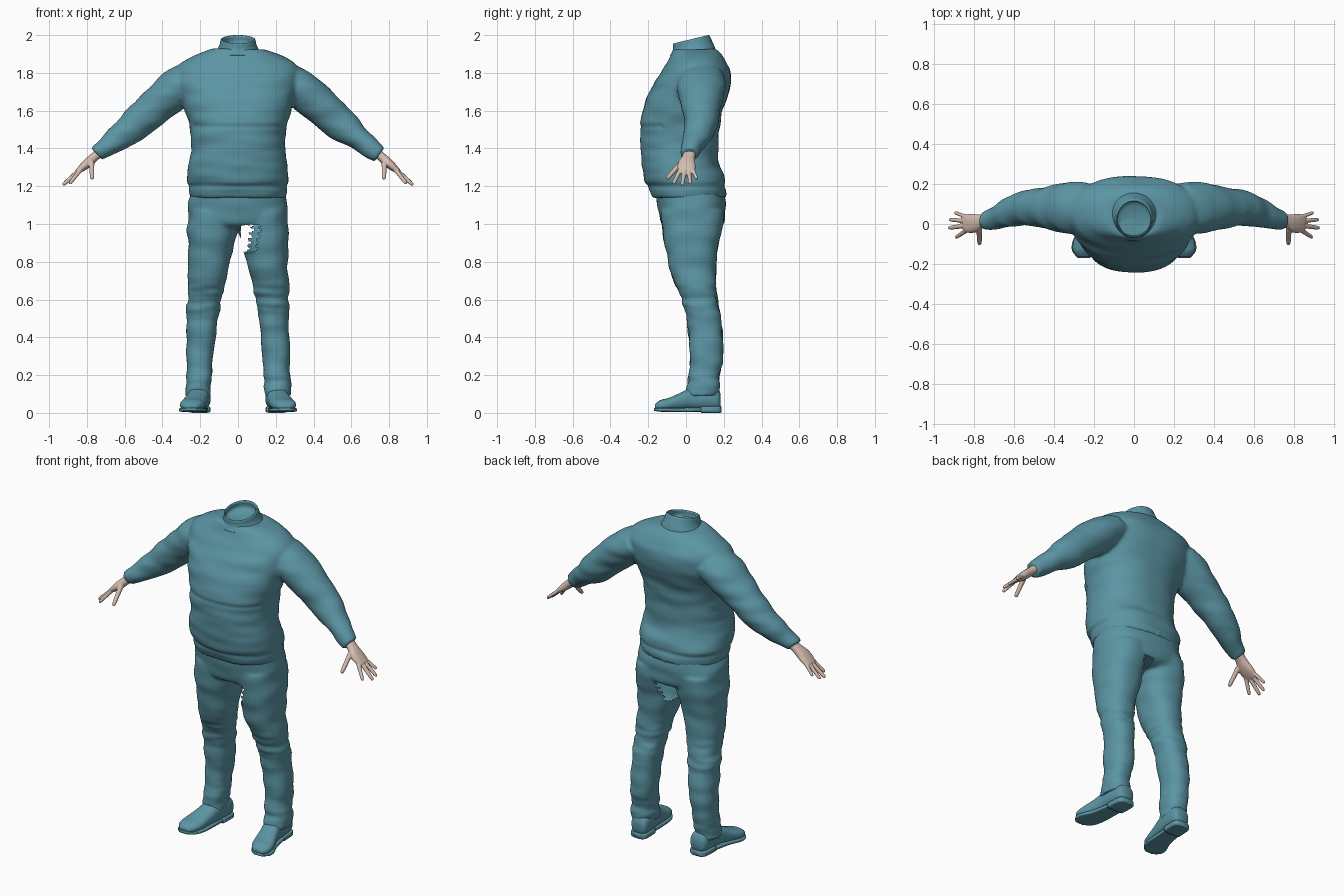
import bpy, bmesh, math
from mathutils import Vector, noise

cube = bpy.data.objects.get("Cube")
if cube:
    bpy.data.objects.remove(cube, do_unlink=True)


def material(name, colour):
    mat = bpy.data.materials.new(name)
    mat.use_nodes = True
    mat.diffuse_color = (*colour, 1)
    mat.node_tree.nodes["Principled BSDF"].inputs["Base Color"].default_value = (*colour, 1)
    return mat


TEAL = material("teal cloth", (0.105, 0.30, 0.37))
SKIN = material("skin", (0.66, 0.51, 0.43))


def spline(keys, steps):
    """Catmull-Rom interpolation through the key rings."""
    rows = []
    last = len(keys) - 1
    for i in range(last):
        window = (keys[max(i - 1, 0)], keys[i], keys[i + 1], keys[min(i + 2, last)])
        for s in range(steps):
            t = s / steps
            rows.append([b + 0.5 * t * (c - a + t * (2 * a - 5 * b + 4 * c - d + t * (3 * (b - c) + d - a)))
                         for a, b, c, d in zip(*window)])
    return rows + [list(keys[-1])]


def tube(bm, keys, axis, power=2.0, side=1, sides=40, steps=5, cap=True):
    """Loft rings (x, y, z, half width, half depth) square to the axis."""
    axis = Vector(axis).normalized()
    ref = Vector((1, 0, 0)) if abs(axis.x) < 0.5 else Vector((0, 1, 0))
    v = axis.cross(ref).normalized()
    u = v.cross(axis)
    rings = []
    for x, y, z, a, b in spline(keys, steps):
        ring = []
        for k in range(sides):
            ang = math.tau * k / sides
            c, s = math.cos(ang), math.sin(ang)
            p = Vector((x, y, z))
            p += u * math.copysign(abs(c) ** (2 / power), c) * a
            p += v * math.copysign(abs(s) ** (2 / power), s) * b
            ring.append(bm.verts.new((p.x * side, p.y, p.z)))
        rings.append(ring)
    for r, q in zip(rings, rings[1:]):
        for k in range(sides):
            n = (k + 1) % sides
            bm.faces.new((r[k], r[n], q[n], q[k]))
    if cap:
        bm.faces.new(rings[0])
        bm.faces.new(rings[-1])


def finish(name, bm, mat, voxel=0.0, smooth=0):
    """Make an object; fuse overlapping volumes into one skin if asked."""
    bmesh.ops.recalc_face_normals(bm, faces=bm.faces)
    mesh = bpy.data.meshes.new(name)
    bm.to_mesh(mesh)
    bm.free()
    ob = bpy.data.objects.new(name, mesh)
    bpy.context.collection.objects.link(ob)
    if voxel:
        fuse = ob.modifiers.new("fuse", 'REMESH')
        fuse.mode = 'VOXEL'
        fuse.voxel_size = voxel
        soften = ob.modifiers.new("soften", 'SMOOTH')
        soften.iterations = smooth
        bpy.context.view_layer.update()
        graph = bpy.context.evaluated_depsgraph_get()
        fused = bpy.data.meshes.new_from_object(ob.evaluated_get(graph))
        ob.modifiers.clear()
        ob.data = fused
    ob.data.materials.clear()
    ob.data.materials.append(mat)
    for p in ob.data.polygons:
        p.use_smooth = True
    return ob


def wrinkle(ob, amount, pitch, extra=lambda p: 0):
    """Push the cloth in and out in soft horizontal folds."""
    moves = []
    for v in ob.data.vertices:
        p = v.co
        n = noise.noise(Vector((p.x * 5, p.y * 5, p.z * pitch)))
        moves.append(v.normal * (amount * n + extra(p)))
    for v, m in zip(ob.data.vertices, moves):
        v.co += m


UP = (0, 0, 1)
ARM = (0.77, 0, -0.64)

# Sweater: body and sleeves
bm = bmesh.new()
tube(bm, [(0, .015, 1.14, .255, .195), (0, .005, 1.19, .262, .205), (0, -.01, 1.25, .27, .215),
          (0, -.03, 1.32, .262, .203), (0, -.033, 1.4, .25, .205), (0, -.032, 1.52, .257, .21),
          (0, -.012, 1.62, .285, .212), (0, .025, 1.72, .315, .208), (0, .053, 1.8, .325, .185),
          (0, .06, 1.85, .3, .16), (0, .055, 1.89, .235, .135), (0, .045, 1.925, .14, .11)],
     UP, power=2.3, sides=64)
for side in (1, -1):
    tube(bm, [(.24, .085, 1.775, .125, .09), (.33, .08, 1.715, .13, .105), (.437, .08, 1.623, .105, .095),
              (.54, .08, 1.53, .09, .088), (.643, .055, 1.45, .073, .064), (.7, .03, 1.405, .056, .053),
              (.748, .018, 1.37, .046, .043)], ARM, side=side)
sweater = finish("sweater", bm, TEAL, 0.01, 6)


def sweater_creases(p):
    chest = -0.006 * math.exp(-((p.z - 1.515 - 0.05 * p.x ** 2) / 0.012) ** 2) if p.y < 0 and abs(p.x) < 0.24 else 0
    hem = -0.007 * math.exp(-((p.z - 1.2) / 0.012) ** 2)
    return chest + hem


wrinkle(sweater, 0.008, 16, sweater_creases)

# Collar: open, leaning forward, with an inner wall and floor
bm = bmesh.new()
tube(bm, [(0, .04, 1.895, .135, .125), (0, .038, 1.925, .108, .112), (0, .033, 1.95, .097, .102),
          (0, .028, 1.972, .093, .098), (0, .026, 1.978, .087, .092), (0, .026, 1.97, .082, .087),
          (0, .03, 1.935, .082, .085), (0, .03, 1.925, .01, .01)], UP, sides=48, steps=3)
for v in bm.verts:
    v.co.z += 0.24 * (v.co.y - 0.026) * max(0, min(1, (v.co.z - 1.89) / 0.06))
finish("collar", bm, TEAL)

# Trousers: seat and both legs
bm = bmesh.new()
tube(bm, [(0, .035, .975, .2, .12), (0, .034, 1.0, .262, .165), (0, .03, 1.08, .265, .178),
          (0, .02, 1.17, .248, .183)], UP, power=2.4, sides=64)
for side in (1, -1):
    tube(bm, [(.212, .085, .09, .07, .085), (.205, .098, .2, .068, .083), (.203, .108, .3, .073, .088),
              (.197, .105, .4, .078, .09), (.188, .093, .5, .083, .093), (.179, .073, .6, .09, .094),
              (.167, .048, .7, .099, .113), (.154, .033, .8, .11, .128), (.142, .03, .9, .123, .146),
              (.135, .034, .99, .133, .163), (.13, .034, 1.07, .13, .165)], UP, power=2.3, side=side)
trousers = finish("trousers", bm, TEAL, 0.01, 6)


def knee_and_ankle_folds(p):
    bunch = math.exp(-((p.z - 0.16) / 0.08) ** 2) + math.exp(-((p.z - 0.6) / 0.1) ** 2)
    return 0.007 * bunch * noise.noise(Vector((p.x * 9, p.y * 9 + 4, p.z * 32)))


wrinkle(trousers, 0.01, 13, knee_and_ankle_folds)

# Ragged tear high on the inside of the left thigh
bm = bmesh.new()
bm.from_mesh(trousers.data)
torn = []
for f in bm.faces:
    c = f.calc_center_median()
    edge = 0.09 + 0.2 * (c.z - 0.85) + 0.01 * math.sin(c.z * 190) - (0.04 if c.y > 0.08 else 0)
    if 0.85 < c.z < 0.995 and 0.015 < c.x < edge:
        torn.append(f)
bmesh.ops.delete(bm, geom=torn, context='FACES')
bm.to_mesh(trousers.data)
bm.free()

# Shoes with sole and heel, hands with fingers
for side, label in ((1, "left"), (-1, "right")):
    bm = bmesh.new()
    tube(bm, [(.198, .183, .065, .035, .035), (.2, .165, .075, .052, .058), (.203, .11, .08, .058, .065),
              (.21, .03, .075, .057, .058), (.223, -.03, .06, .06, .046), (.238, -.09, .046, .066, .034),
              (.246, -.135, .04, .058, .028), (.25, -.165, .032, .03, .014)],
         (0, 1, 0), power=2.4, side=side)
    finish(label + "_shoe", bm, TEAL)

    bm = bmesh.new()
    tube(bm, [(.208, .085, .018, .05, .012), (.22, -.02, .016, .058, .012), (.238, -.09, .016, .07, .011),
              (.247, -.135, .016, .062, .01), (.251, -.17, .018, .03, .007)],
         (0, 1, 0), power=5, side=side)
    tube(bm, [(.2, .187, .018, .035, .017), (.201, .165, .018, .054, .018), (.205, .08, .018, .056, .018)],
         (0, 1, 0), power=5, side=side)
    finish(label + "_sole", bm, TEAL)

    bm = bmesh.new()
    tube(bm, [(.725, .022, 1.385, .034, .026), (.76, .014, 1.355, .034, .024), (.79, .004, 1.328, .044, .025),
              (.82, .003, 1.302, .048, .021), (.85, .004, 1.277, .042, .014)],
         ARM, power=2.3, side=side, sides=24)
    fingers = [((.838, .036, 1.287), (.898, .058, 1.237), .0095),
               ((.84, .015, 1.285), (.924, .022, 1.212), .0105),
               ((.84, -.008, 1.284), (.928, -.02, 1.205), .011),
               ((.835, -.03, 1.286), (.892, -.068, 1.212), .0105),
               ((.775, -.025, 1.325), (.772, -.102, 1.238), .0125)]
    for root, tip, r in fingers:
        root, tip = Vector(root), Vector(tip)
        keys = [(*root.lerp(tip, t), r * k, r * k) for t, k in ((0, 1.2), (.4, 1.05), (.8, .95), (.95, .75), (1, .4))]
        tube(bm, keys, tip - root, side=side, sides=14, steps=3)
    finish(label + "_hand", bm, SKIN, 0.004, 3)
